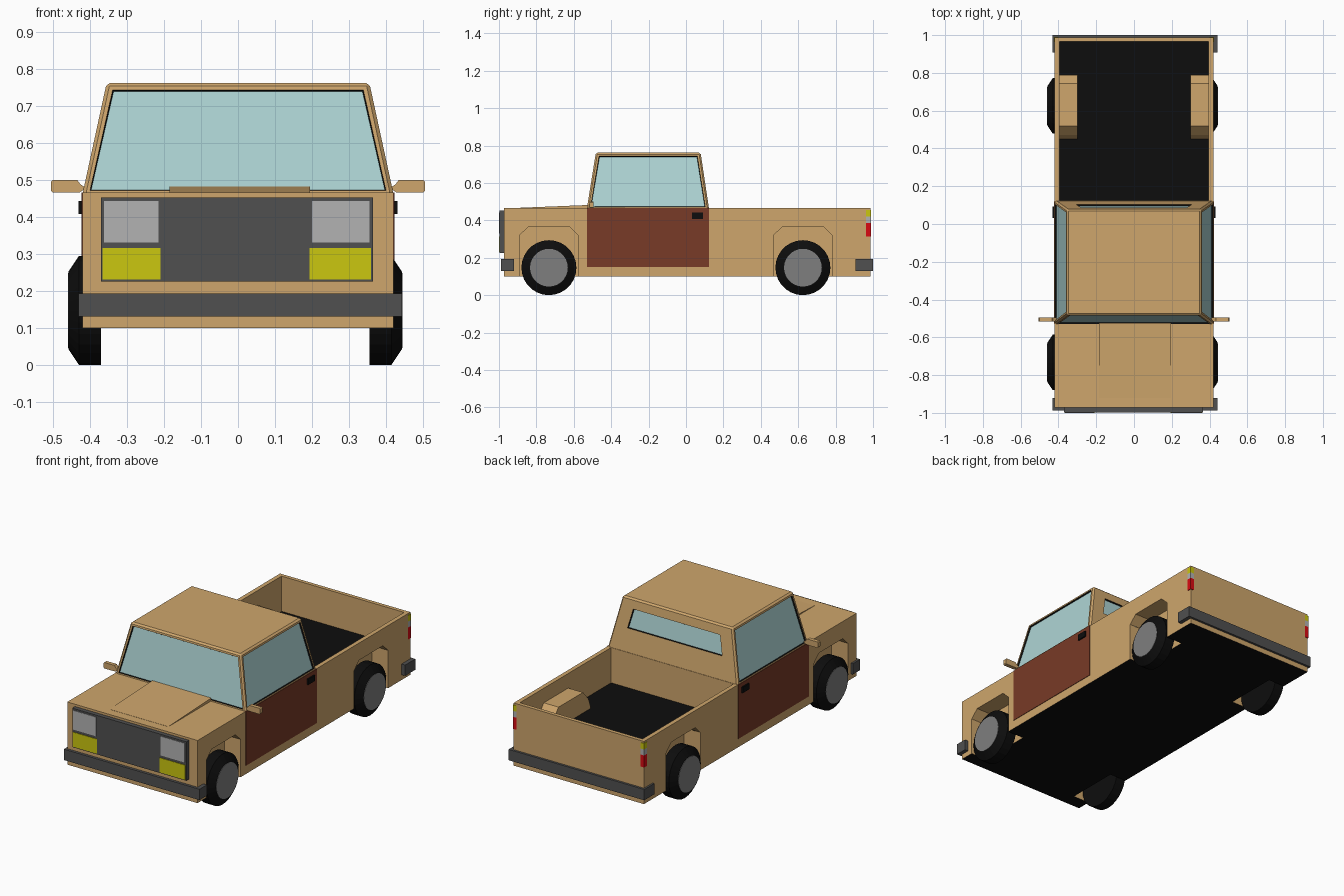
import bpy, bmesh, math
from mathutils import Vector

if "Cube" in bpy.data.objects:
    bpy.data.objects.remove(bpy.data.objects["Cube"])


def material(name, r, g, b):
    m = bpy.data.materials.new(name)
    m.diffuse_color = (r, g, b, 1)
    m.use_nodes = True
    m.node_tree.nodes["Principled BSDF"].inputs["Base Color"].default_value = m.diffuse_color
    return m


TAN = material("tan_paint", 0.62, 0.38, 0.15)
BLACK = material("black", 0.004, 0.004, 0.004)
BROWN = material("brown_panel", 0.19, 0.043, 0.02)
GLASS = material("glass", 0.42, 0.66, 0.66)
DARK = material("dark_grey", 0.08, 0.08, 0.08)
RIM = material("rim_grey", 0.21, 0.21, 0.21)
LAMP = material("lamp_grey", 0.45, 0.45, 0.45)
YELLOW = material("yellow_lens", 0.6, 0.57, 0.005)
RED = material("red_lens", 0.7, 0.003, 0.006)


def finish(bm, name, *mats):
    bmesh.ops.recalc_face_normals(bm, faces=bm.faces)
    me = bpy.data.meshes.new(name)
    bm.to_mesh(me)
    bm.free()
    for m in mats:
        me.materials.append(m)
    ob = bpy.data.objects.new(name, me)
    bpy.context.collection.objects.link(ob)
    return ob


def prism(name, pts, lo, hi, *mats, axis="x", dark=None):
    """Extrude a (y,z) profile along x, or an (x,z) profile along y.
    Level faces at height `dark` get the second material."""
    bm = bmesh.new()
    place = (lambda p: (lo, *p)) if axis == "x" else (lambda p: (p[0], lo, p[1]))
    f = bm.faces.new([bm.verts.new(place(p)) for p in pts])
    ext = bmesh.ops.extrude_face_region(bm, geom=[f])["geom"]
    move = Vector((hi - lo, 0, 0) if axis == "x" else (0, hi - lo, 0))
    bmesh.ops.translate(bm, vec=move, verts=[v for v in ext if isinstance(v, bmesh.types.BMVert)])
    if dark is not None:
        for f in bm.faces:
            if all(abs(v.co.z - dark) < 1e-4 for v in f.verts):
                f.material_index = 1
    return finish(bm, name, *mats)


def box(name, x0, x1, y0, y1, z0, z1, *mats, dark=None):
    return prism(name, [(y0, z0), (y1, z0), (y1, z1), (y0, z1)], x0, x1, *mats, dark=dark)


def combine(ob, other, op):
    mod = ob.modifiers.new(op, "BOOLEAN")
    mod.operation, mod.object, mod.solver = op, other, "EXACT"
    bpy.context.view_layer.objects.active = ob
    bpy.ops.object.modifier_apply(modifier=mod.name)
    bpy.data.objects.remove(other)


# Body tub with open bed, wheel housings and arches
body = box("body", -0.42, 0.42, -0.972, 0.987, 0.10, 0.465, TAN, BLACK, dark=0.10)
combine(body, box("bed_cutter", -0.395, 0.395, 0.125, 0.965, 0.26, 0.6, TAN, BLACK, dark=0.26), "DIFFERENCE")
WELL = [(0.45, 0.2), (0.45, 0.27), (0.47, 0.325), (0.52, 0.38), (0.745, 0.38), (0.79, 0.325), (0.79, 0.2)]
ARCH = [(-0.157, 0.05), (-0.157, 0.32), (-0.11, 0.365), (0.11, 0.365), (0.157, 0.32), (0.157, 0.05)]
AXLES = {"front": -0.733, "rear": 0.625}
for s in (-1, 1):
    combine(body, prism("wheel_housing", WELL, s * 0.30, s * 0.41, TAN, BLACK), "UNION")
for y in AXLES.values():
    for s in (-1, 1):
        arch = [(y + a, z) for a, z in ARCH]
        combine(body, prism("arch_cutter", arch, s * 0.315, s * 0.5, TAN, BLACK), "DIFFERENCE")

# Raised hood wedge
prism("hood_bulge", [(-0.92, 0.46), (-0.92, 0.466), (-0.525, 0.482), (-0.525, 0.46)], -0.185, 0.195, TAN)

# Cab: tapered block, bevelled, with recessed glass
bm = bmesh.new()
bmesh.ops.create_cube(bm, size=1)
for v in bm.verts:
    top, front = v.co.z > 0, v.co.y < 0
    sx = 1 if v.co.x > 0 else -1
    v.co = (sx * (0.355 if top else 0.42),
            (-0.482 if top else -0.53) if front else (0.078 if top else 0.123),
            0.762 if top else 0.463)
bmesh.ops.bevel(bm, geom=[e for e in bm.edges if max(v.co.z for v in e.verts) > 0.7],
                offset=0.009, segments=1, affect="EDGES")
bm.normal_update()
for f in [f for f in bm.faces if f.calc_area() > 0.05 and abs(f.normal.z) < 0.8]:
    bmesh.ops.inset_region(bm, faces=[f], thickness=0.014)
    if f.normal.y > 0.5:  # rear window is a smaller slot
        for v in f.verts:
            up = v.co.z > 0.6
            z = 0.705 if up else 0.595
            v.co = (math.copysign(0.28 if up else 0.305, v.co.x),
                    0.123 - 0.045 * (z - 0.463) / 0.299, z)
    before = set(bm.faces)
    bmesh.ops.inset_region(bm, faces=[f], thickness=0.004, depth=-0.008)
    for ring in set(bm.faces) - before:
        ring.material_index = 1
    f.material_index = 2
finish(bm, "cab", TAN, BLACK, GLASS)

# Doors, handles, mirrors and tail lights on both sides
for side, s in (("left", -1), ("right", 1)):
    box(side + "_door", s * 0.40, s * 0.423, -0.53, 0.122, 0.15, 0.465, BROWN)
    box(side + "_door_handle", s * 0.42, s * 0.431, 0.032, 0.092, 0.408, 0.442, BLACK)
    mirror = [(0.41, 0.478), (0.428, 0.466), (0.50, 0.465), (0.505, 0.47),
              (0.505, 0.495), (0.50, 0.50), (0.435, 0.50), (0.425, 0.487)]
    prism(side + "_mirror", [(s * x, z) for x, z in mirror], -0.517, -0.495, TAN, axis="y")
    for part, z0, z1, m in (("reverse_light", 0.385, 0.42, LAMP),
                            ("rear_indicator", 0.42, 0.455, YELLOW),
                            ("brake_light", 0.315, 0.385, RED)):
        box(f"{side}_{part}", s * 0.40, s * 0.423, 0.963, 0.99, z0, z1, m)

# Grille with headlights and indicators
box("grille", -0.37, 0.365, -0.997, -0.96, 0.225, 0.452, DARK)
for side, x0, x1 in (("left", -0.362, -0.215), ("right", 0.20, 0.355)):
    box(side + "_headlight", x0, x1, -1.0, -0.98, 0.33, 0.442, LAMP)
for side, x0, x1 in (("left", -0.366, -0.21), ("right", 0.193, 0.36)):
    box(side + "_front_indicator", x0, x1, -1.0, -0.98, 0.23, 0.315, YELLOW)

# Bumpers wrapping the corners
box("front_bumper", -0.431, 0.443, -0.988, -0.92, 0.13, 0.193, DARK)
box("rear_bumper", -0.431, 0.443, 0.907, 1.0, 0.13, 0.193, DARK)

# Wheels: lathed tyre with tapered shoulder, plus a flat hub disc


def lathe(name, profile, centre, s, mat, steps=28):
    bm = bmesh.new()
    vs = [bm.verts.new((s * x, 0, r)) for x, r in profile]
    es = [bm.edges.new(p) for p in zip(vs, vs[1:])]
    bmesh.ops.spin(bm, geom=vs + es, cent=(0, 0, 0), axis=(1, 0, 0),
                   angle=2 * math.pi, steps=steps)
    bmesh.ops.remove_doubles(bm, verts=bm.verts, dist=1e-4)
    bmesh.ops.translate(bm, vec=centre, verts=bm.verts)
    return finish(bm, name, mat)


for end, y in AXLES.items():
    for side, s in (("left", -1), ("right", 1)):
        c = Vector((s * 0.3625 - 0.0075, y, 0.147))
        lathe(f"{end}_{side}_tyre", [(0, 0), (0, 0.147), (0.06, 0.147), (0.088, 0.105), (0.088, 0)], c, s, BLACK)
        lathe(f"{end}_{side}_hub", [(0.08, 0), (0.08, 0.101), (0.09, 0.101), (0.09, 0)], c, s, RIM)
